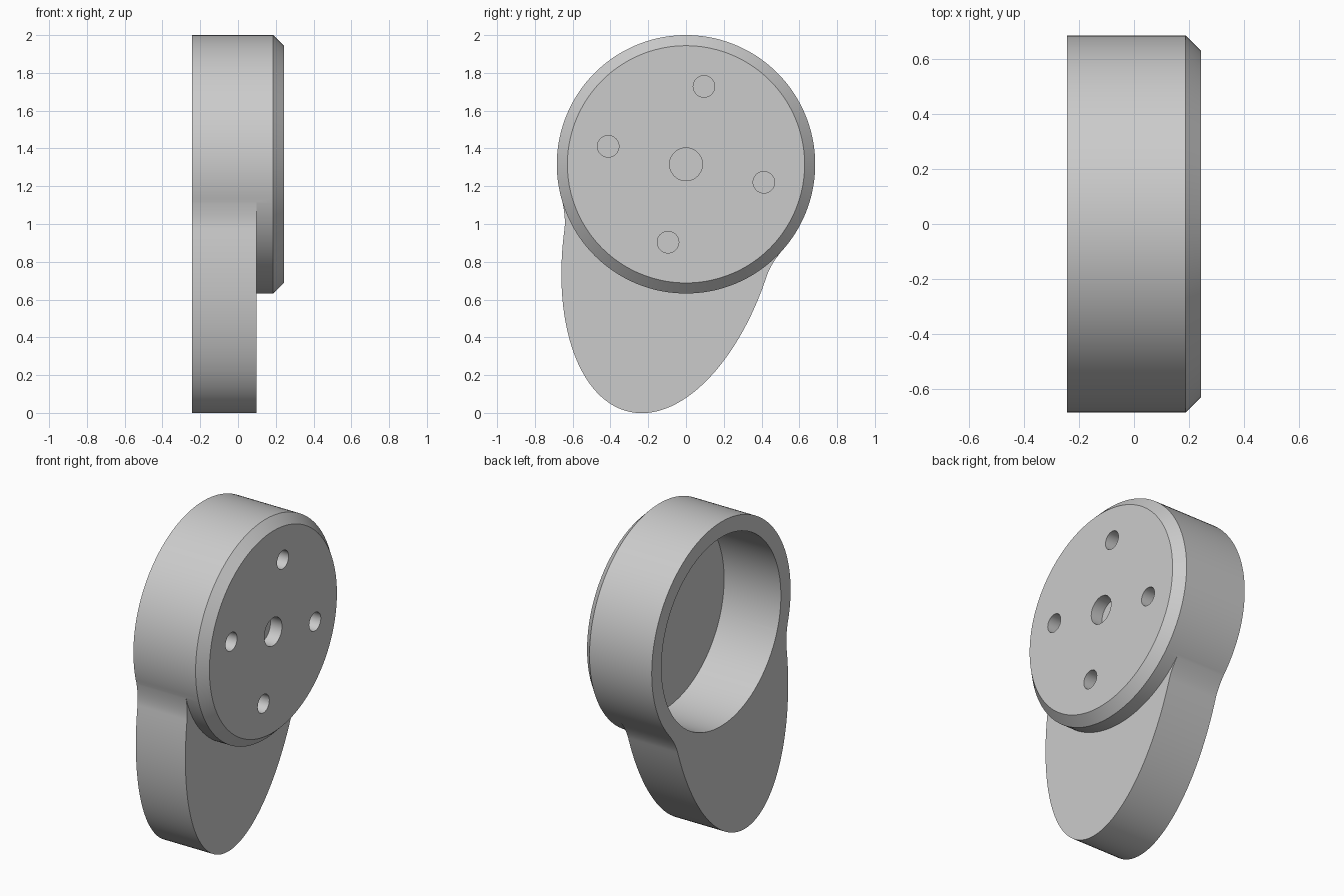
import bpy, bmesh
from math import sin, cos, pi, sqrt, radians
from mathutils import Vector

cube = bpy.data.objects.get("Cube")
if cube:
    bpy.data.objects.remove(cube, do_unlink=True)

CZ = 1.316            # height of the cup axis
BACK, FRONT = -0.2425, 0.2425
R = 0.684
TILT = radians(13)    # lean of the tail and hole pattern

grey = bpy.data.materials.new("light grey")
grey.use_nodes = True
grey.diffuse_color = (0.6, 0.6, 0.6, 1)
grey.node_tree.nodes["Principled BSDF"].inputs["Base Color"].default_value = (0.6, 0.6, 0.6, 1)


def tilted(u, v):
    """Point in the tilted frame around the cup axis -> (y, z)."""
    return (u * sin(TILT) + v * cos(TILT), CZ + u * cos(TILT) - v * sin(TILT))


def loft(name, sections):
    """Solid through (x, outline) sections, capped at both ends."""
    bm = bmesh.new()
    rings = [[bm.verts.new((x, y, z)) for y, z in pts] for x, pts in sections]
    n = len(rings[0])
    for a, b in zip(rings, rings[1:]):
        for i in range(n):
            j = (i + 1) % n
            bm.faces.new((a[i], a[j], b[j], b[i]))
    bm.faces.new(rings[0])
    bm.faces.new(rings[-1])
    bmesh.ops.recalc_face_normals(bm, faces=bm.faces)
    mesh = bpy.data.meshes.new(name)
    bm.to_mesh(mesh)
    bm.free()
    mesh.materials.append(grey)
    ob = bpy.data.objects.new(name, mesh)
    bpy.context.collection.objects.link(ob)
    return ob


def circle(r, n, y=0.0, z=CZ):
    return [(y + r * cos(2 * pi * i / n), z + r * sin(2 * pi * i / n)) for i in range(n)]


def combine(target, other, operation):
    mod = target.modifiers.new(operation.lower(), 'BOOLEAN')
    mod.operation = operation
    mod.solver = 'EXACT'
    mod.object = other
    bpy.context.view_layer.objects.active = target
    bpy.ops.object.modifier_apply(modifier=mod.name)
    bpy.data.objects.remove(other, do_unlink=True)


# Round cup with a chamfered front rim
CH = 0.056
cup = loft("cup_housing", [(BACK, circle(R, 144)), (FRONT - CH, circle(R, 144)),
                           (FRONT, circle(R - CH, 144))])

# Tail: half of a long ellipse, blended into the cup with a concave fillet
U0, A, B = -0.3, 1.044, 0.558
JOIN = -0.48
half = []
for i in range(33):
    t = pi / 2 * i / 32
    u = U0 - A * cos(t)
    if u < JOIN - 0.005:
        half.append((u, B * sin(t)))
p0 = Vector((JOIN, B * sqrt(1 - ((JOIN - U0) / A) ** 2)))
p1 = Vector((-0.414, 0.556))
p2 = Vector((-0.32, 0.603))
for i in range(13):
    t = i / 12
    half.append(tuple(p0 * (1 - t) ** 2 + p1 * 2 * t * (1 - t) + p2 * t * t))
outline = [tilted(u, v) for u, v in half]
outline += [tilted(u, -v) for u, v in reversed(half[1:])]
tail = loft("tail", [(BACK, outline), (0.099, outline)])
combine(cup, tail, 'UNION')

# Deep recess from the back
combine(cup, loft("recess", [(BACK - 0.1, circle(0.588, 128)), (0.149, circle(0.588, 128))]),
        'DIFFERENCE')

# Blind holes: one in the middle and four around it
holes = [("centre_hole", 0.087, (0, CZ))]
for k in range(4):
    a = k * pi / 2
    holes.append(("bolt_hole", 0.057, tilted(0.423 * cos(a), 0.423 * sin(a))))
for name, r, (y, z) in holes:
    ring = circle(r, 48, y, z)
    combine(cup, loft(name, [(FRONT - 0.08, ring), (0.3, ring)]), 'DIFFERENCE')

# Smooth curved walls, crisp edges
bpy.ops.object.select_all(action='DESELECT')
cup.select_set(True)
bpy.context.view_layer.objects.active = cup
bpy.ops.object.shade_smooth_by_angle(angle=radians(25))
